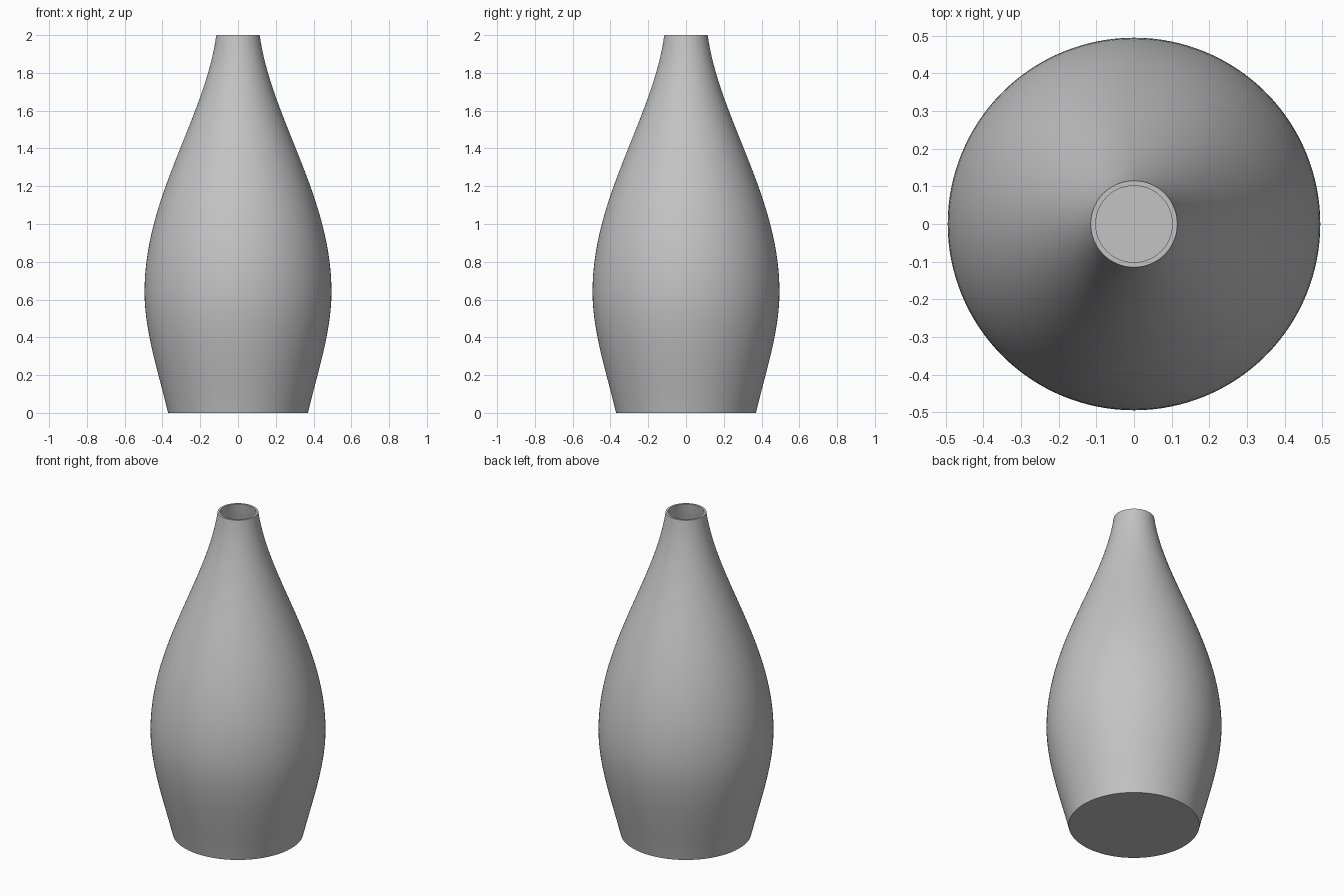
import bpy
import bmesh
import math
from mathutils import Vector
from mathutils.geometry import interpolate_bezier

cube = bpy.data.objects.get("Cube")
if cube:
    bpy.data.objects.remove(cube)

WALL = 0.0135
HEIGHT = 2.0
SIDES = 128


def point(r, z):
    return Vector((r, 0, z))


# Outer silhouette: belly, then shoulder and neck
belly = interpolate_bezier(point(0.37, 0), point(0.42, 0.21),
                           point(0.495, 0.43), point(0.495, 0.64), 20)
neck = interpolate_bezier(point(0.495, 0.64), point(0.495, 1.15),
                          point(0.175, 1.56), point(0.115, HEIGHT), 36)
outer = belly + neck[1:]

# Inner silhouette: offset by the wall thickness, flat at mouth and floor
inner = []
for i, p in enumerate(outer):
    tangent = outer[min(i + 1, len(outer) - 1)] - outer[max(i - 1, 0)]
    normal = Vector((-tangent.z, 0, tangent.x)).normalized()
    inner.append(p + normal * WALL)
inner[0].z = WALL
inner = [inner[0]] + [p for p in inner[1:] if p.z > WALL + 0.005]
inner[-1].z = HEIGHT

# Closed section from base centre, up the outside, down the inside to the floor
section = [point(0, 0)] + outer + inner[::-1] + [point(0, WALL)]

bm = bmesh.new()
verts = [bm.verts.new(p) for p in section]
edges = [bm.edges.new(pair) for pair in zip(verts, verts[1:])]
bmesh.ops.spin(bm, geom=verts + edges, cent=(0, 0, 0), axis=(0, 0, 1),
               angle=math.tau, steps=SIDES, use_merge=True)
bmesh.ops.remove_doubles(bm, verts=bm.verts, dist=0.0001)
bmesh.ops.recalc_face_normals(bm, faces=bm.faces)
mesh = bpy.data.meshes.new("vase")
bm.to_mesh(mesh)
bm.free()

vase = bpy.data.objects.new("vase", mesh)
bpy.context.collection.objects.link(vase)

# Plain grey finish
grey = bpy.data.materials.new("plain grey")
grey.use_nodes = True
colour = (0.55, 0.55, 0.55, 1)
grey.diffuse_color = colour
grey.node_tree.nodes["Principled BSDF"].inputs["Base Color"].default_value = colour
mesh.materials.append(grey)

# Smooth walls with crisp rim and base
bpy.ops.object.select_all(action="DESELECT")
vase.select_set(True)
bpy.context.view_layer.objects.active = vase
bpy.ops.object.shade_smooth_by_angle(angle=math.radians(35))
